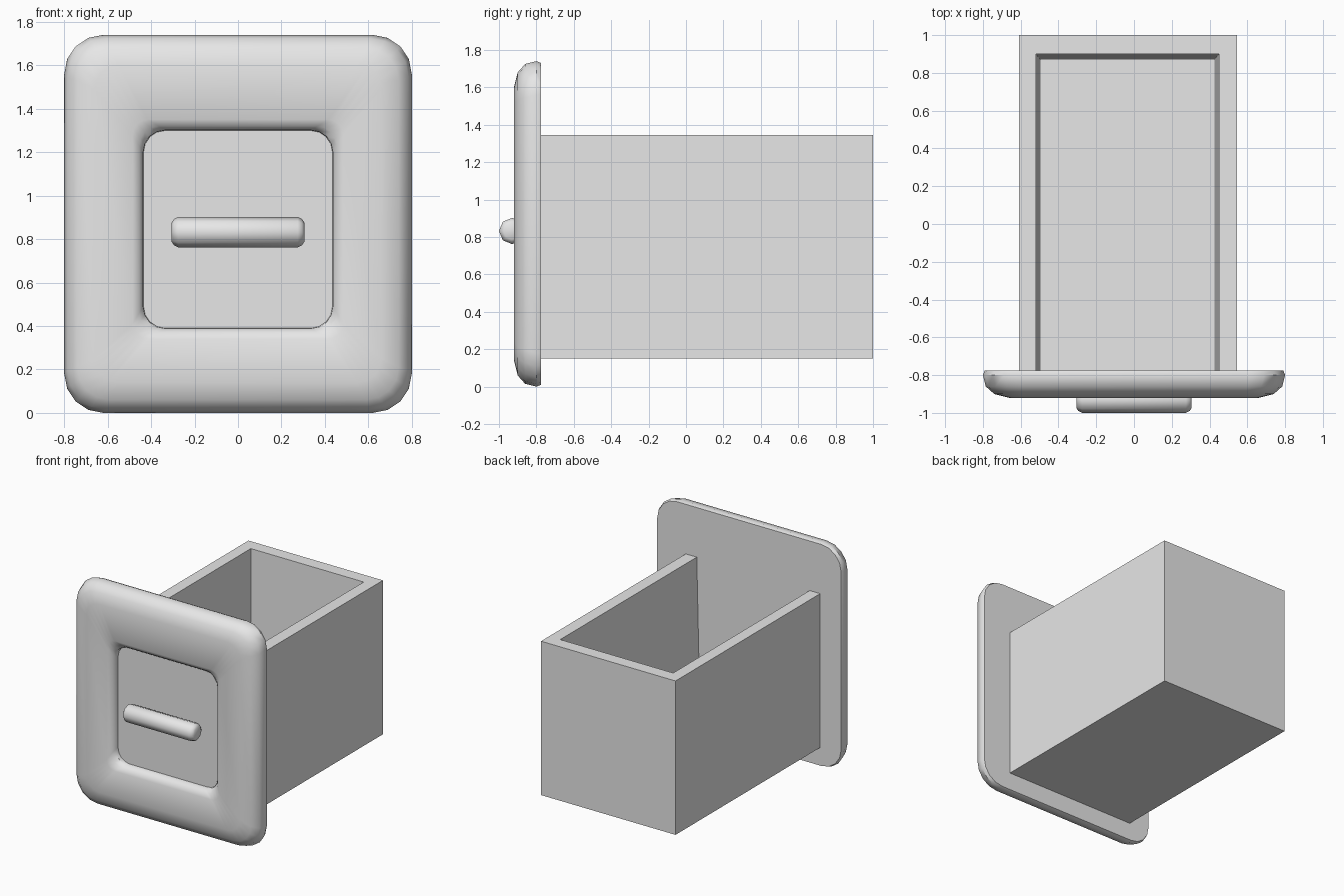
import bpy
import bmesh
import math

cube = bpy.data.objects.get("Cube")
if cube:
    bpy.data.objects.remove(cube, do_unlink=True)

GREY = 0.8
grey = bpy.data.materials.new("plain_grey")
grey.use_nodes = True
grey.diffuse_color = (GREY, GREY, GREY, 1)
grey.node_tree.nodes["Principled BSDF"].inputs["Base Color"].default_value = (GREY, GREY, GREY, 1)


def finish(bm, name, smooth=None):
    """Turn a bmesh into a grey object, smooth shaded below an angle if given."""
    bmesh.ops.recalc_face_normals(bm, faces=bm.faces)
    mesh = bpy.data.meshes.new(name)
    bm.to_mesh(mesh)
    bm.free()
    mesh.materials.append(grey)
    obj = bpy.data.objects.new(name, mesh)
    bpy.context.collection.objects.link(obj)
    if smooth:
        bpy.ops.object.select_all(action="DESELECT")
        obj.select_set(True)
        bpy.context.view_layer.objects.active = obj
        bpy.ops.object.shade_smooth_by_angle(angle=math.radians(smooth))
    return obj


def loft(bm, loops):
    """Skin closed loops of points in order and cap both ends."""
    rings = [[bm.verts.new(p) for p in loop] for loop in loops]
    n = len(rings[0])
    for a, b in zip(rings, rings[1:]):
        for i in range(n):
            j = (i + 1) % n
            bm.faces.new((a[i], a[j], b[j], b[i]))
    bm.faces.new(rings[0])
    bm.faces.new(rings[-1])


def rounded_rect(hx, hz, radius, y, cz, segments=4):
    """Rounded rectangle facing the front."""
    points = []
    for corner, (sx, sz) in enumerate(((1, 1), (-1, 1), (-1, -1), (1, -1))):
        for k in range(segments + 1):
            a = math.pi / 2 * (corner + k / segments)
            points.append((sx * (hx - radius) + radius * math.cos(a), y,
                           cz + sz * (hz - radius) + radius * math.sin(a)))
    return points


# Front panel: domed outer rim, then the lip and floor of the recess
outer = [(0.79, 0.17, -0.775), (0.80, 0.18, -0.80), (0.785, 0.18, -0.86),
         (0.74, 0.15, -0.90), (0.66, 0.11, -0.92)]
inner = [(0.485, 0.07, -0.92), (0.455, 0.09, -0.90), (0.437, 0.10, -0.875), (0.435, 0.10, -0.85)]
bm = bmesh.new()
loft(bm, [rounded_rect(hx, hx + 0.07, r, y, 0.87) for hx, r, y in outer]
     + [rounded_rect(hx, hx + 0.02, r, y, 0.845) for hx, r, y in inner])
finish(bm, "front_panel", 40)

# Handle: eight-sided bar with rounded ends
profile = [(-0.305, 0.045), (-0.295, 0.06), (-0.275, 0.07)]
profile += [(-x, r) for x, r in reversed(profile)]
bm = bmesh.new()
loft(bm, [[(x, -0.93 + r * math.cos(k * math.pi / 4), 0.832 + r * math.sin(k * math.pi / 4))
           for k in range(8)] for x, r in profile])
finish(bm, "handle", 50)

# Drawer box: open at the top, closed in front by the panel, with tapering inner walls
bm = bmesh.new()


def rect(x0, x1, y1, z):
    """Front-left, back-left, back-right and front-right corners."""
    return [bm.verts.new(p) for p in ((x0, -0.775, z), (x0, y1, z), (x1, y1, z), (x1, -0.775, z))]


levels = [rect(-0.61, 0.545, 1.0, 0.15), rect(-0.61, 0.545, 1.0, 1.345),
          rect(-0.52, 0.45, 0.90, 1.345), rect(-0.495, 0.425, 0.87, 0.25)]
for a, b in zip(levels, levels[1:]):
    for i in range(3):
        bm.faces.new((a[i], a[i + 1], b[i + 1], b[i]))
base, top, rim, floor = levels
bm.faces.new(base)
bm.faces.new(floor)
for i in (0, 3):
    bm.faces.new((base[i], top[i], rim[i], floor[i]))
bm.faces.new((base[0], floor[0], floor[3], base[3]))
finish(bm, "drawer_box")
